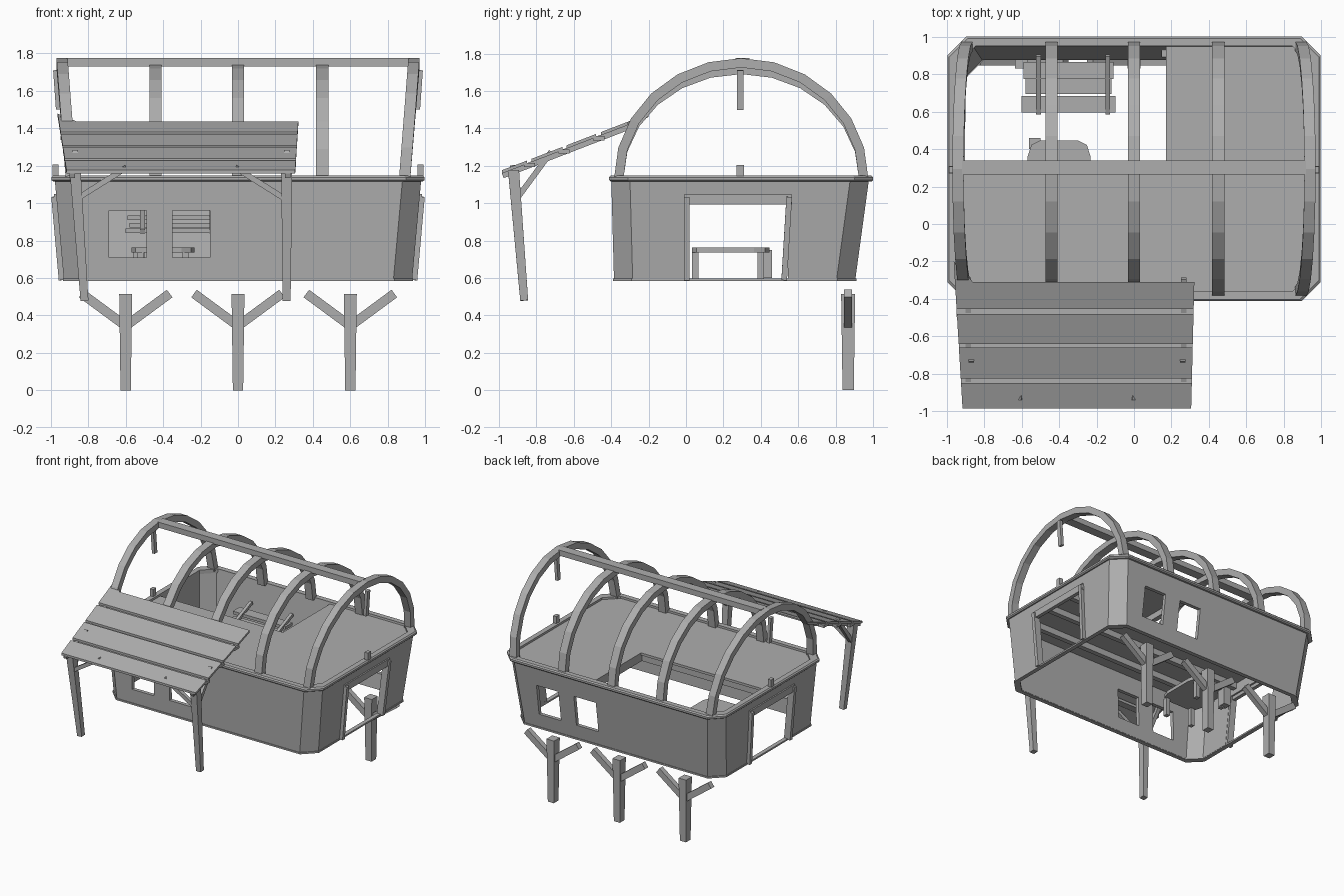
import bpy, bmesh, math
from mathutils import Vector

cube = bpy.data.objects.get("Cube")
if cube:
    bpy.data.objects.remove(cube, do_unlink=True)

grey = bpy.data.materials.new("plain grey")
grey.use_nodes = True
TONE = (0.42, 0.42, 0.42, 1)
grey.diffuse_color = TONE
grey.node_tree.nodes["Principled BSDF"].inputs["Base Color"].default_value = TONE


def finish(name, bm):
    bmesh.ops.recalc_face_normals(bm, faces=bm.faces)
    mesh = bpy.data.meshes.new(name)
    bm.to_mesh(mesh)
    bm.free()
    mesh.materials.append(grey)
    ob = bpy.data.objects.new(name, mesh)
    bpy.context.collection.objects.link(ob)
    return ob


def skin(name, rings, closed=False):
    """Join matching rings of points; cap the ends unless closed."""
    bm = bmesh.new()
    vs = [[bm.verts.new(p) for p in r] for r in rings]
    n = len(vs[0])
    pairs = list(zip(vs, vs[1:])) + ([(vs[-1], vs[0])] if closed else [])
    for a, b in pairs:
        for i in range(n):
            j = (i + 1) % n
            bm.faces.new((a[i], a[j], b[j], b[i]))
    if not closed:
        bm.faces.new(vs[0])
        bm.faces.new(vs[-1])
    return finish(name, bm)


def box(name, x0, x1, y0, y1, z0, z1):
    return skin(name, [[(x0, y0, z), (x1, y0, z), (x1, y1, z), (x0, y1, z)] for z in (z0, z1)])


def bar(name, a, b, w, d, taper=1.0):
    """Square timber from a to b; w is its width, d its depth."""
    a, b = Vector(a), Vector(b)
    axis = (b - a).normalized()
    ref = Vector((0, 1, 0)) if abs(axis.y) < 0.6 else Vector((1, 0, 0))
    u = axis.cross(ref).normalized()
    v = axis.cross(u)
    return skin(name, [[p + u * (i * w * s / 2) + v * (j * d * s / 2)
                        for i, j in ((-1, -1), (1, -1), (1, 1), (-1, 1))]
                       for p, s in ((a, 1), (b, taper))])


def outline(hx, y0, y1, c, z):
    """Rectangle with clipped corners."""
    return [(-hx + c, y0, z), (hx - c, y0, z), (hx, y0 + c, z), (hx, y1 - c, z),
            (hx - c, y1, z), (-hx + c, y1, z), (-hx, y1 - c, z), (-hx, y0 + c, z)]


# Tapered hull walls, open below
T, TOP, BASE = 0.03, 1.14, 0.59
walls = skin("hull_walls", [
    outline(0.98, -0.4, 0.98, 0.1, TOP),
    outline(0.93, -0.385, 0.905, 0.1, BASE),
    outline(0.93 - T, -0.385 + T, 0.905 - T, 0.09, BASE),
    outline(0.98 - T, -0.4 + T, 0.98 - T, 0.09, TOP)], closed=True)

# Door and window openings
cutters = [box("door_cutter", -1.2, 1.2, 0.0, 0.545, 0.4, 1.02)]
for s, y0, y1 in ((-1, -0.6, 0), (1, 0.6, 1.2)):
    for inner, outer in ((0.15, 0.35), (0.49, 0.69)):
        xs = sorted((s * inner, s * outer))
        cutters.append(box("window_cutter", xs[0], xs[1], y0, y1, 0.71, 0.96))
for c in cutters:
    c.hide_render = True
    m = walls.modifiers.new("opening", "BOOLEAN")
    m.operation, m.solver, m.object = "DIFFERENCE", "EXACT", c
deps = bpy.context.evaluated_depsgraph_get()
walls.data = bpy.data.meshes.new_from_object(walls.evaluated_get(deps))
walls.modifiers.clear()
for c in cutters:
    bpy.data.objects.remove(c, do_unlink=True)

# Rounded rim around the top
skin("hull_rim", [outline(0.975 + r, -0.39 - r, 0.98 + r, 0.1, z) for r, z in (
    (0.012, 1.115), (0.021, 1.123), (0.021, 1.138), (0.012, 1.147), (-0.03, 1.147), (-0.03, 1.115))],
    closed=True)
skin("hull_base_trim", [outline(0.932 + r, -0.387 - r, 0.907 + r, 0.1, z) for r, z in (
    (0.004, 0.585), (0.004, 0.598), (-0.03, 0.598), (-0.03, 0.585))], closed=True)

# Deck with an open hatch at the back
bm = bmesh.new()
deck = [(-0.85, -0.37), (0.85, -0.37), (0.95, -0.27), (0.95, 0.85), (0.85, 0.95),
        (0.17, 0.95), (0.17, 0.34), (-0.95, 0.34), (-0.95, -0.27)]
face = bm.faces.new([bm.verts.new((x, y, 1.13)) for x, y in deck])
ext = bmesh.ops.extrude_face_region(bm, geom=[face])
bmesh.ops.translate(bm, verts=[v for v in ext["geom"] if isinstance(v, bmesh.types.BMVert)],
                    vec=(0, 0, -0.02))
finish("deck", bm)
for y in (-0.2, 0.06, 0.31):
    box("deck_beam", -0.94, 0.94, y - 0.02, y + 0.02, 1.06, 1.11)
box("hatch_beam", 0.17, 0.21, 0.33, 0.94, 1.06, 1.11)

# Door frames follow the slope of the end walls
for s in (-1, 1):
    for ya, yb in ((0.003, 0.003), (0.525, 0.552)):
        bar("door_jamb", (s * 0.93, ya, BASE), (s * 0.97, yb, 1.035), 0.055, 0.03)
    bar("door_lintel", (s * 0.968, -0.012, 1.02), (s * 0.968, 0.567, 1.02), 0.055, 0.03)


# Roof hoops
def hoop(name, x, lean, w, top, t=0.05, n=12):
    cy, z0, a = 0.295, 1.13, 0.68
    rings = []
    for i in range(n + 1):
        ang = math.pi * i / n
        c, s = math.cos(ang), math.sin(ang)
        ro, zo = a, top - z0
        xc = x + lean * s
        rings.append([(xc + dx * w / 2, cy + (ro - d) * c, z0 + (zo - d) * s)
                      for dx, d in ((-1, 0), (1, 0), (1, t), (-1, t))])
    skin(name, rings)


for x in (-0.44, 0, 0.45):
    hoop("middle_hoop", x, 0, 0.065, 1.74)
for s in (-1, 1):
    hoop("end_hoop", s * 0.89, s * 0.05, 0.06, 1.775)
    bar("hanging_peg", (s * 0.975, 0.29, 1.71), (s * 0.96, 0.29, 1.5), 0.025, 0.035)
    box("rim_peg", s * 0.975 - 0.015, s * 0.975 + 0.015, 0.27, 0.31, 1.13, 1.205)
box("ridge_beam", -0.92, 0.92, 0.265, 0.34, 1.73, 1.775)

# Forked stilts at the back
for x in (-0.6, 0, 0.6):
    bar("stilt", (x, 0.867, 0), (x, 0.867, 0.515), 0.055, 0.06, 1.25)
    for s in (-1, 1):
        bar("stilt_arm", (x + s * 0.015, 0.867, 0.355), (x + s * 0.235, 0.867, 0.517), 0.05, 0.042)


# Sloping awning planks with battens beneath the gaps
def slope(y):
    return 1.17 + 0.385 * (y + 1)


def left(y):
    return -0.915 - 0.06 * (y + 1)


def right(y):
    return 0.305 + 0.025 * (y + 1)


edges = [(-0.985, -0.85), (-0.825, -0.66), (-0.64, -0.48), (-0.455, -0.31)]
for k, (y0, y1) in enumerate(edges):
    yl = -0.2 if k == 3 else y1
    pts = [(left(y0), y0), (right(y0), y0), (right(y1), y1), (-0.86, y1), (left(yl), yl)]
    skin("awning_plank", [[(x, y, slope(y) - t) for x, y in pts] for t in (0, 0.018)])
    if k:
        yb = y0 - 0.012
        bar("awning_batten", (left(yb), yb, slope(yb) - 0.028), (right(yb), yb, slope(yb) - 0.028),
            0.022, 0.06)
for x in (-0.885, 0.265):
    bar("awning_rafter", (x, -0.98, slope(-0.98) - 0.03), (x, -0.29, slope(-0.29) - 0.03), 0.03, 0.03)

# Awning posts and braces
for xt, xb, s in ((-0.87, -0.82, 1), (0.26, 0.26, -1)):
    bar("awning_post", (xb, -0.865, 0.48), (xt, -0.922, 1.175), 0.042, 0.042, 1.4)
    bar("side_brace", (xt + s * 0.02, -0.915, 1.03), (xt + s * 0.275, -0.925, 1.19), 0.03, 0.03)
    bar("rear_brace", (xt, -0.9, 1.03), (xt, -0.72, 1.275), 0.03, 0.03)

# Small table with rounded ends
rim = []
for i in range(12):
    a = 2 * math.pi * (i + 0.5) / 12
    c, s = math.cos(a), math.sin(a)
    rim.append((-0.4 + 0.17 * math.copysign(abs(c) ** 0.4, c),
                0.24 + 0.21 * math.copysign(abs(s) ** 0.4, s)))
skin("table_top", [[(x, y, z) for x, y in rim] for z in (0.735, 0.762)])
for x in (-0.52, -0.28):
    for y in (0.05, 0.4):
        box("table_leg", x - 0.017, x + 0.017, y - 0.018, y + 0.018, BASE, 0.735)
box("stool", -0.56, -0.5, 0.4, 0.46, 0.6, 0.75)

# Slatted bench against the back wall
for k, (y, z, h) in enumerate(((0.64, 0.84, 0.25), (0.74, 0.87, 0.23), (0.82, 0.91, 0.24))):
    box("bench_slat", -0.35 - h, -0.35 + h, y - 0.045, y + 0.045, z, z + 0.025)
for x in (-0.51, -0.14):
    bar("bench_rail", (x, 0.59, 0.85), (x, 0.9, 0.98), 0.025, 0.025)
